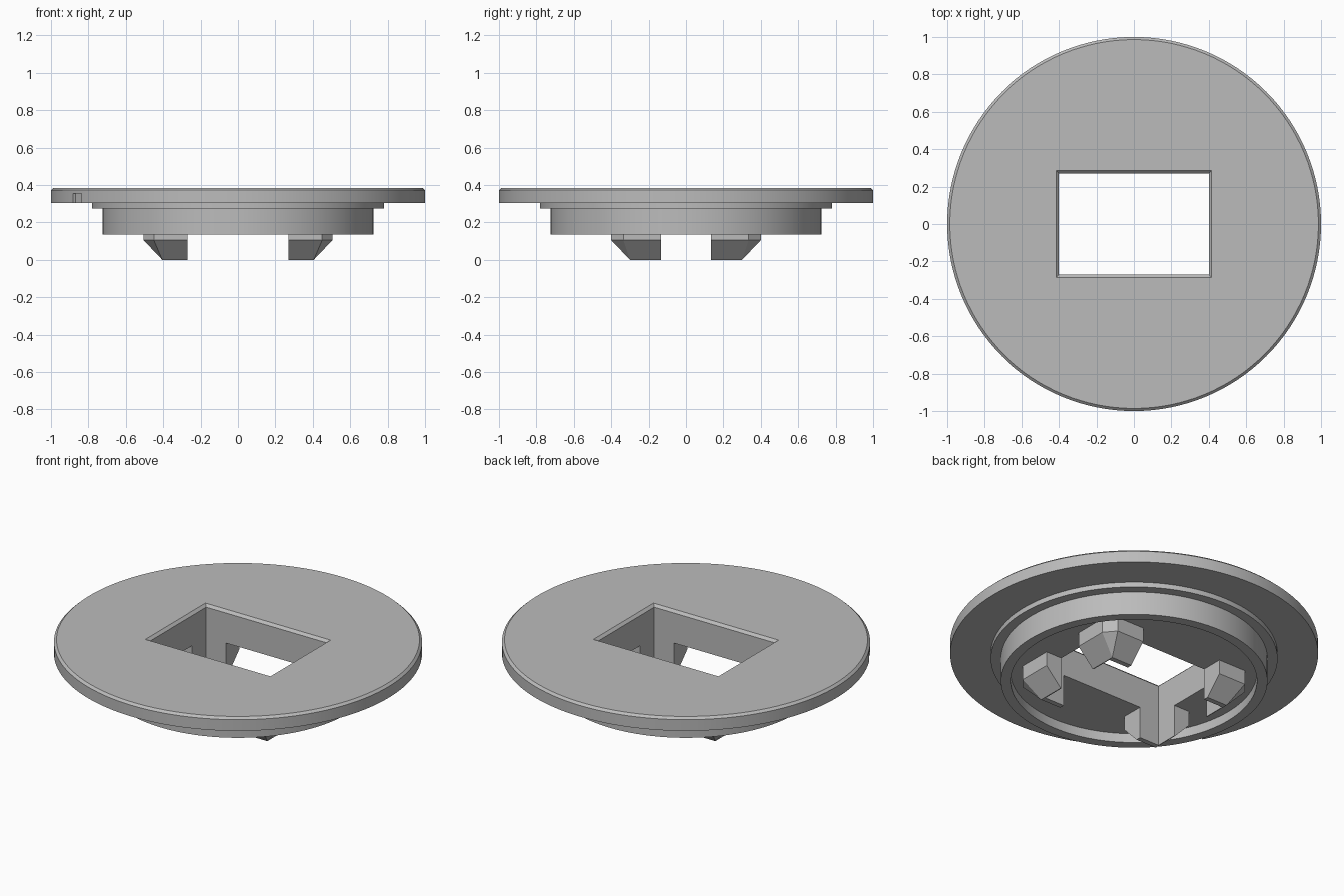
import bpy, bmesh
from math import sin, cos, tau, radians

if "Cube" in bpy.data.objects:
    bpy.data.objects.remove(bpy.data.objects["Cube"])

grey = bpy.data.materials.new("plain grey")
grey.use_nodes = True
COLOUR = (0.5, 0.5, 0.5, 1)
grey.diffuse_color = COLOUR
grey.node_tree.nodes["Principled BSDF"].inputs["Base Color"].default_value = COLOUR

HOLE_X, HOLE_Y = 0.40, 0.27   # half size of the rectangular opening
FLOOR = 0.19                  # underside of the plate inside the ring
TOP = 0.385


def loft(name, rings):
    """Solid through a stack of matching outlines, each (points, z)."""
    bm = bmesh.new()
    rows = [[bm.verts.new((x, y, z)) for x, y in pts] for pts, z in rings]
    n = len(rows[0])
    for low, high in zip(rows, rows[1:]):
        for i in range(n):
            j = (i + 1) % n
            bm.faces.new((low[i], low[j], high[j], high[i]))
    bm.faces.new(rows[0][::-1])
    bm.faces.new(rows[-1])
    bmesh.ops.remove_doubles(bm, verts=bm.verts, dist=1e-5)
    bmesh.ops.recalc_face_normals(bm, faces=bm.faces)
    mesh = bpy.data.meshes.new(name)
    bm.to_mesh(mesh)
    bm.free()
    mesh.materials.append(grey)
    obj = bpy.data.objects.new(name, mesh)
    bpy.context.collection.objects.link(obj)
    return obj


def activate(obj):
    bpy.ops.object.select_all(action='DESELECT')
    obj.select_set(True)
    bpy.context.view_layer.objects.active = obj


def cut(obj, cutter):
    mod = obj.modifiers.new("cut", 'BOOLEAN')
    mod.operation, mod.solver, mod.object = 'DIFFERENCE', 'EXACT', cutter
    activate(obj)
    bpy.ops.object.modifier_apply(modifier=mod.name)
    bpy.data.objects.remove(cutter)


def circle(r, n=128):
    return [(r * cos(tau * i / n), r * sin(tau * i / n)) for i in range(n)]


def rect(x, y):
    return [(-x, -y), (x, -y), (x, y), (-x, y)]


# Round cover: recess floor, ring wall, step, flange and chamfered rim
profile = [(0.668, FLOOR), (0.668, 0.135), (0.725, 0.135), (0.725, 0.275),
           (0.78, 0.275), (0.78, 0.305), (1, 0.305), (1, 0.372), (0.986, TOP)]
cover = loft("round_cover", [(circle(r), z) for r, z in profile])

# Rectangular opening with a bevelled upper lip
lip = 0.015
cut(cover, loft("opening_cutter", [
    (rect(HOLE_X, HOLE_Y), 0), (rect(HOLE_X, HOLE_Y), TOP - lip),
    (rect(HOLE_X + 2 * lip, HOLE_Y + 2 * lip), TOP + lip)]))

# Shallow pry notch in the flange edge
notch = loft("notch_cutter", [(rect(0.05, 0.045), 0.28), (rect(0.05, 0.045), 0.355)])
angle = radians(210.7)
notch.location = (1.035 * cos(angle), 1.035 * sin(angle), 0)
notch.rotation_euler.z = angle
bpy.context.view_layer.update()
cut(cover, notch)
activate(cover)
bpy.ops.object.shade_smooth_by_angle(angle=radians(25))


# Corner clips: L-shaped posts that taper toward the tip
def clip_outline(ox, oy, cx, cy):
    return [(HOLE_X, 0.135), (ox, 0.135), (ox, oy - cy), (ox - cx, oy),
            (0.27, oy), (0.27, HOLE_Y), (HOLE_X, HOLE_Y)]


clips = loft("corner_clips", [
    (clip_outline(0.405, 0.30, 0, 0), 0),
    (clip_outline(0.505, 0.40, 0.055, 0.065), 0.105),
    (clip_outline(0.505, 0.40, 0.055, 0.065), FLOOR)])
mirror = clips.modifiers.new("four corners", 'MIRROR')
mirror.use_axis = (True, True, False)
mirror.use_mirror_merge = False
